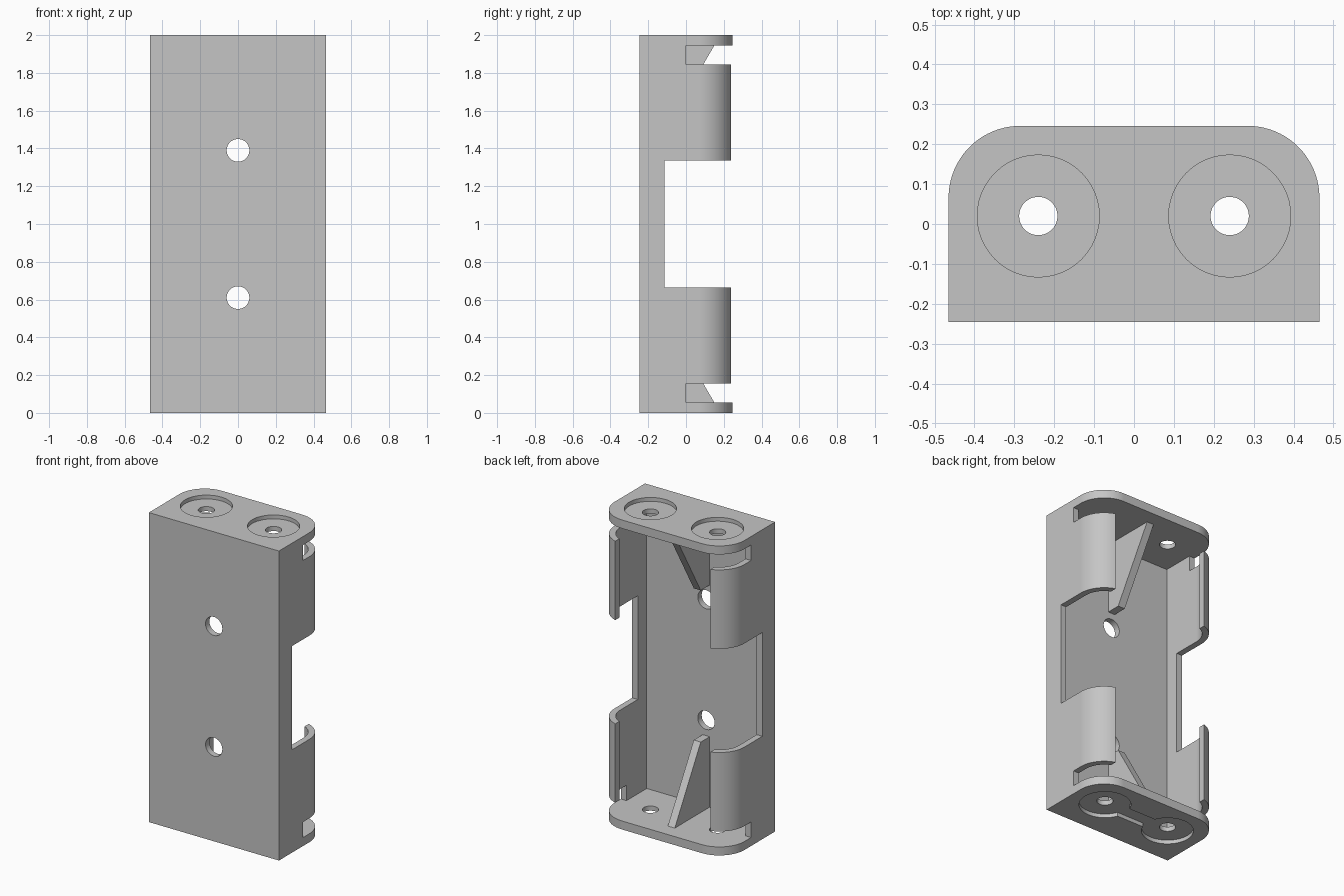
import bpy, bmesh, math

cube = bpy.data.objects.get("Cube")
if cube:
    bpy.data.objects.remove(cube)

# Main dimensions
HALF_X, FRONT, BACK, HEIGHT = 0.465, -0.246, 0.246, 2.0
PLATE, WALL, ROUND = 0.055, 0.04, 0.18
CELL_X, CELL_Y = 0.24, 0.02

grey = bpy.data.materials.new("light_grey_plastic")
grey.use_nodes = True
colour = (0.56, 0.56, 0.56, 1)
grey.diffuse_color = colour
grey.node_tree.nodes["Principled BSDF"].inputs["Base Color"].default_value = colour


def prism(name, points, axis, lo, hi):
    """Extrude a 2D profile along z (profile x, y) or along x (profile y, z)."""
    bm = bmesh.new()
    place = (lambda p, h: (p[0], p[1], h)) if axis == "z" else (lambda p, h: (h, p[0], p[1]))
    face = bm.faces.new([bm.verts.new(place(p, lo)) for p in points])
    new = bmesh.ops.extrude_face_region(bm, geom=[face])["geom"]
    shift = (0, 0, hi - lo) if axis == "z" else (hi - lo, 0, 0)
    bmesh.ops.translate(bm, vec=shift, verts=[v for v in new if isinstance(v, bmesh.types.BMVert)])
    bmesh.ops.recalc_face_normals(bm, faces=bm.faces)
    mesh = bpy.data.meshes.new(name)
    bm.to_mesh(mesh)
    bm.free()
    mesh.materials.append(grey)
    obj = bpy.data.objects.new(name, mesh)
    bpy.context.collection.objects.link(obj)
    return obj


def box(name, x, y, z):
    return prism(name, [(x[0], y[0]), (x[1], y[0]), (x[1], y[1]), (x[0], y[1])], "z", *z)


def cylinder(name, x, y, radius, z):
    ring = [math.tau * i / 48 for i in range(48)]
    return prism(name, [(x + radius * math.cos(a), y + radius * math.sin(a)) for a in ring], "z", *z)


def rounded_profile(inset):
    """Rectangle with its two back corners rounded."""
    r, cx, cy = ROUND - inset, HALF_X - ROUND, BACK - ROUND
    arc = [math.pi / 2 * i / 20 for i in range(21)]
    right = [(cx + r * math.cos(a), cy + r * math.sin(a)) for a in arc]
    left = [(-x, y) for x, y in reversed(right)]
    x, y = HALF_X - inset, FRONT + inset
    return [(-x, y), (x, y)] + right + left


def combine(target, tool, operation="DIFFERENCE"):
    """Apply a boolean and discard the helper."""
    mod = target.modifiers.new("boolean", "BOOLEAN")
    mod.operation, mod.solver, mod.object = operation, "EXACT", tool
    bpy.context.view_layer.objects.active = target
    bpy.ops.object.modifier_apply(modifier=mod.name)
    bpy.data.objects.remove(tool)


# Hollow body with an open back
body = prism("holder_body", rounded_profile(0), "z", 0, HEIGHT)
inside = (PLATE, HEIGHT - PLATE)
combine(body, prism("cavity", rounded_profile(WALL), "z", *inside))
combine(body, box("back_opening", (-0.34, 0.34), (0, 1), inside))

# Middle cutout of the side walls, and slots freeing the curved clips
combine(body, box("side_cutout", (-1, 1), (-0.115, 1), (0.665, 1.335)))
for z in (PLATE, HEIGHT - PLATE - 0.1):
    combine(body, box("clip_slot", (-1, 1), (0, 1), (z, z + 0.1)))

# Contact recesses and holes in both end plates
DEPTH = 0.025
for x in (-CELL_X, CELL_X):
    combine(body, cylinder("contact_hole", x, CELL_Y, 0.048, (-1, HEIGHT + 1)))
    combine(body, cylinder("top_recess", x, CELL_Y, 0.153, (HEIGHT - DEPTH, HEIGHT + 1)))
    combine(body, cylinder("bottom_recess", x, CELL_Y, 0.153, (-1, DEPTH)))
combine(body, box("bottom_channel", (-CELL_X, CELL_X), (CELL_Y - 0.055, CELL_Y + 0.055), (-1, DEPTH)))

# Mounting holes through the front panel
for z in (0.61, 1.39):
    ring = [math.tau * i / 48 for i in range(48)]
    hole = prism("mounting_hole", [(math.cos(a) * 0.06, z + math.sin(a) * 0.06) for a in ring], "x", -1, 0)
    for v in hole.data.vertices:
        v.co = (v.co.y, v.co.x, v.co.z)
    hole.data.flip_normals()
    combine(body, hole)

# Central gussets bracing the end plates
for flip in (False, True):
    side = [(FRONT + WALL / 2, PLATE / 1.5), (0.16, PLATE / 1.5), (0.15, PLATE), (-0.115, 0.51),
            (FRONT + WALL / 2, 0.51)]
    if flip:
        side = [(y, HEIGHT - z) for y, z in side]
    combine(body, prism("gusset", side, "x", -0.025, 0.025), "UNION")

# Smooth the curved surfaces, keep edges crisp
bpy.ops.object.select_all(action="DESELECT")
body.select_set(True)
bpy.context.view_layer.objects.active = body
bpy.ops.object.shade_smooth_by_angle(angle=math.radians(30))
normals = body.modifiers.new("flat_normals", "WEIGHTED_NORMAL")
normals.keep_sharp = True
